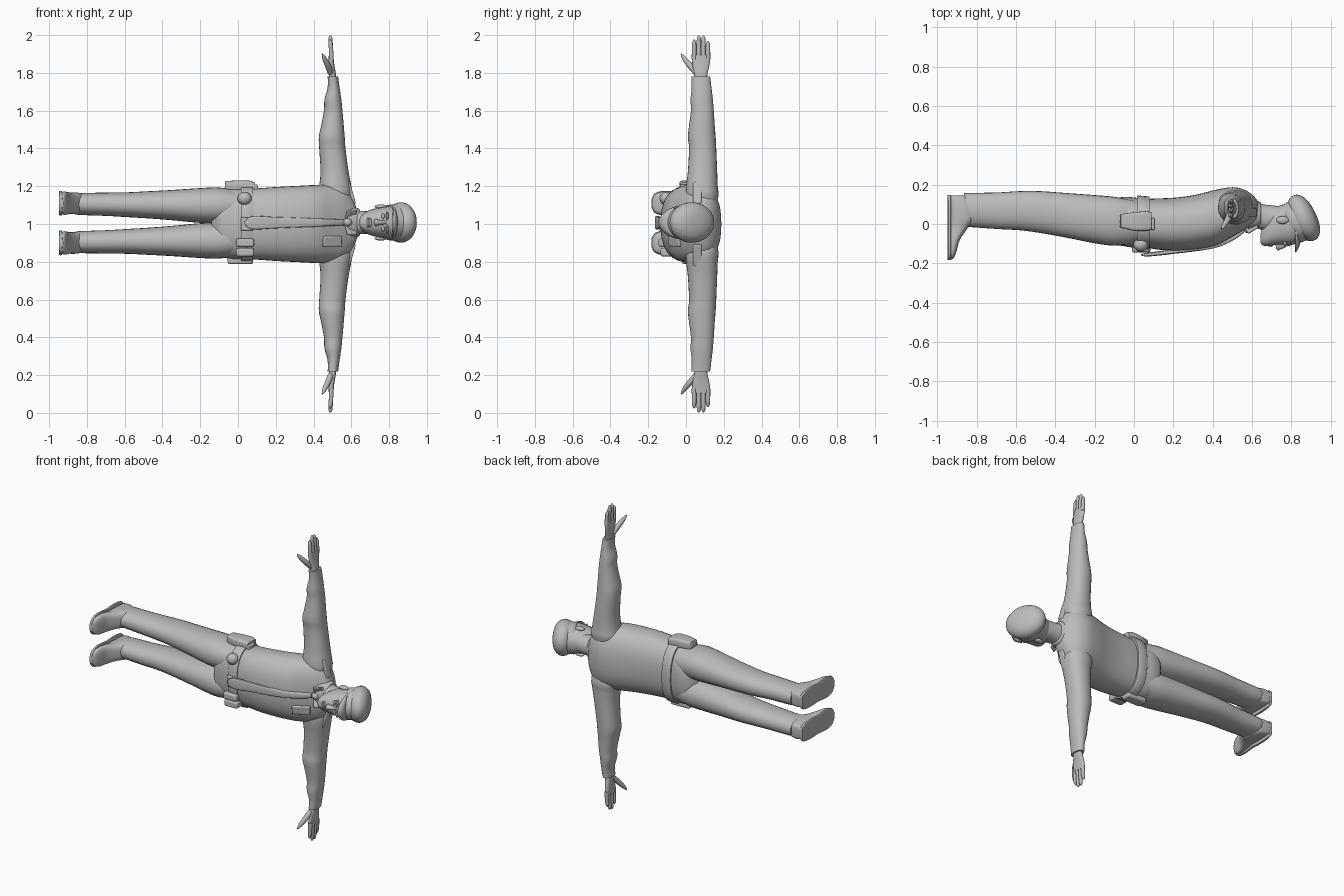
import bpy, bmesh, math
from mathutils import Vector

if "Cube" in bpy.data.objects:
    bpy.data.objects.remove(bpy.data.objects["Cube"])

grey = bpy.data.materials.new("plain grey")
grey.diffuse_color = (0.5, 0.5, 0.5, 1)
grey.use_nodes = True
grey.node_tree.nodes["Principled BSDF"].inputs["Base Color"].default_value = grey.diffuse_color


def finish(name, bm, angle=40, bevel=0):
    bmesh.ops.recalc_face_normals(bm, faces=bm.faces)
    me = bpy.data.meshes.new(name)
    bm.to_mesh(me)
    bm.free()
    me.materials.append(grey)
    ob = bpy.data.objects.new(name, me)
    bpy.context.collection.objects.link(ob)
    bpy.context.view_layer.objects.active = ob
    for o in bpy.context.selected_objects:
        o.select_set(False)
    ob.select_set(True)
    if bevel:
        m = ob.modifiers.new("bevel", 'BEVEL')
        m.width, m.segments = bevel, 2
    bpy.ops.object.shade_smooth_by_angle(angle=math.radians(angle))
    return ob


def spline(p, steps):
    """Catmull-Rom resampling of equal-length tuples."""
    out = []
    for i in range(len(p) - 1):
        a, b, c, d = p[max(i - 1, 0)], p[i], p[i + 1], p[min(i + 2, len(p) - 1)]
        for k in range(steps):
            t = k / steps
            out.append(tuple(0.5 * (2 * q + (r - o) * t + (2 * o - 5 * q + 4 * r - s) * t * t
                                    + (3 * q - o - 3 * r + s) * t ** 3)
                             for o, q, r, s in zip(a, b, c, d)))
    return out + [p[-1]]


def skin(name, rings, angle=40):
    bm = bmesh.new()
    vs = [[bm.verts.new(co) for co in r] for r in rings]
    n = len(vs[0])
    for r, s in zip(vs, vs[1:]):
        for i in range(n):
            bm.faces.new((r[i], r[(i + 1) % n], s[(i + 1) % n], s[i]))
    bm.faces.new(vs[0])
    bm.faces.new(vs[-1])
    return finish(name, bm, angle)


def oval(c, u, v, n=28, e=2.0):
    pts = []
    for i in range(n):
        a = 2 * math.pi * i / n
        ca, sa = math.cos(a), math.sin(a)
        pts.append(c + u * math.copysign(abs(ca) ** (2 / e), ca) + v * math.copysign(abs(sa) ** (2 / e), sa))
    return pts


def loft(name, axis, secs, e=2.2, n=28, steps=4, angle=40):
    """Sections (t, a0, a1, b0, b1): extents on the two other axes."""
    i = 'XYZ'.index(axis)
    j, k = [q for q in range(3) if q != i]
    rings = []
    for t, a0, a1, b0, b1 in spline(secs, steps):
        c, u, v = Vector(), Vector(), Vector()
        c[i], c[j], c[k] = t, (a0 + a1) / 2, (b0 + b1) / 2
        u[j], v[k] = (a1 - a0) / 2, (b1 - b0) / 2
        rings.append(oval(c, u, v, n, e))
    return skin(name, rings, angle)


def along_x(name, secs, zc, **kw):
    return loft(name, 'X', [(x, a, b, zc - h, zc + h) for x, a, b, h in secs], **kw)


def tube(name, pts, n=10):
    """Limb through points (x, y, z, radius)."""
    p = spline(pts, 4)
    d = (Vector(pts[-1][:3]) - Vector(pts[0][:3])).normalized()
    u = d.cross(Vector((0.3, 1, 0.1))).normalized()
    v = d.cross(u)
    return skin(name, [oval(Vector(q[:3]), u * q[3], v * q[3], n) for q in p])


def box(name, x0, x1, y0, y1, z0, z1, bevel=0.006):
    bm = bmesh.new()
    bmesh.ops.create_cube(bm, size=1)
    for v in bm.verts:
        v.co = ((x0 + x1) / 2 + v.co.x * (x1 - x0), (y0 + y1) / 2 + v.co.y * (y1 - y0),
                (z0 + z1) / 2 + v.co.z * (z1 - z0))
    return finish(name, bm, 40, bevel)


def ball(name, c, r):
    bm = bmesh.new()
    bmesh.ops.create_uvsphere(bm, u_segments=16, v_segments=10, radius=1)
    for v in bm.verts:
        v.co = [c[i] + v.co[i] * r[i] for i in range(3)]
    return finish(name, bm)


# shirt and hips
along_x("torso", [(-.14, -.05, .08, .07), (-.1, -.1, .125, .16), (-.05, -.113, .138, .183), (0, -.12, .135, .188),
                  (.05, -.118, .128, .186), (.12, -.13, .13, .19), (.22, -.135, .135, .197), (.32, -.128, .15, .202),
                  (.42, -.108, .175, .207), (.5, -.065, .187, .205), (.56, -.03, .175, .19), (.605, 0, .145, .14),
                  (.635, .01, .11, .06)], 1.0, e=2.4, n=40)
# belt and its gear
along_x("belt", [(.015, -.128, .142, .196), (.02, -.13, .145, .198), (.075, -.13, .14, .198), (.08, -.128, .138, .196)],
        1.0, e=2.4, n=40, steps=1)
box("buckle", .015, .08, -.142, -.12, .965, 1.035)
loft("holster", 'X', [(-.07, -.015, .045, 1.18, 1.22), (-.065, -.02, .05, 1.175, 1.228), (.0, -.035, .06, 1.175, 1.23),
                      (.06, -.035, .065, 1.17, 1.23), (.09, -.03, .06, 1.175, 1.22)], e=5, steps=1)
box("side_pouch", -.055, .08, -.02, .05, .787, .825, .01)
box("holster_strap", .085, .105, -.03, .03, 1.17, 1.21)
ball("round_pouch", (.035, -.105, 1.135), (.038, .035, .035))
for i, z in enumerate((.85, .9)):
    box(f"front_pouch_{i}", -.01, .085, -.135 + i * -.01, -.07, z - .022, z + .022, .01)

# tie, knot, chest pocket
loft("tie", 'X', [(.035, -.16, -.152, 1.0, 1.012), (.075, -.165, -.145, .972, 1.042), (.2, -.152, -.128, .977, 1.037),
                  (.4, -.125, -.1, .985, 1.03), (.5, -.085, -.05, .99, 1.026), (.56, -.045, -.01, .993, 1.023)],
     e=4, n=16)
ball("tie_knot", (.58, -.025, 1.008), (.025, .022, .022))
pocket = box("chest_pocket", -.055, .055, -.008, .012, -.028, .028)
pocket.location, pocket.rotation_euler = (.5, -.062, .908), (0.12, 0, .5)

for s, side in ((1, "left"), (-1, "right")):
    # sleeves and cuffs
    arm = [(.08, .45, .59, .02, .155), (.15, .425, .605, 0, .172), (.2, .43, .6, 0, .168), (.28, .437, .585, .01, .165),
           (.4, .43, .569, .016, .16), (.46, .428, .565, .01, .157), (.52, .44, .56, .016, .152),
           (.6, .455, .553, .026, .147), (.66, .458, .547, .024, .142), (.72, .474, .538, .03, .135),
           (.78, .475, .53, .029, .128)]
    loft(f"{side}_sleeve", 'Z', [(1 + s * a[0],) + a[1:] for a in arm])
    # hand
    palm = [(.75, .482, .522, .045, .112), (.79, .481, .519, .045, .113), (.83, .48, .512, .036, .122),
            (.87, .479, .507, .032, .128), (.895, .481, .505, .034, .126)]
    loft(f"{side}_palm", 'Z', [(1 + s * a[0],) + a[1:] for a in palm], e=2.6, n=20)
    for i, (y, top) in enumerate(((.043, .972), (.068, .995), (.092, .993), (.116, .965))):
        tube(f"{side}_finger_{i}", [(.494, y, 1 + s * .87, .013), (.492, y, 1 + s * .93, .012),
                                    (.489, y, 1 + s * (top - .012), .0105), (.488, y, 1 + s * (top + .004), .003)])
    tube(f"{side}_thumb", [(.49, .055, 1 + s * .8, .016), (.475, .02, 1 + s * .84, .016),
                           (.458, -.008, 1 + s * .875, .012), (.447, -.025, 1 + s * .9, .004)])
    # shoulder strap
    strap = box(f"{side}_epaulette", -.012, .008, -.022, .022, -.06, .06)
    strap.location, strap.rotation_euler = (.6, .06, 1 + s * .165), (0, s * -.28, 0)
    # trouser leg
    leg = [(-.865, -.012, .155, .045, .15), (-.84, -.015, .158, .04, .156), (-.7, -.025, .16, .035, .158),
           (-.58, -.032, .167, .028, .16), (-.48, -.045, .167, .022, .165), (-.35, -.068, .158, .012, .172),
           (-.2, -.098, .147, -.002, .182), (-.1, -.11, .138, -.004, .185), (0, -.1, .12, .01, .17)]
    zc = 1.008 - .006 * (s < 0)
    loft(f"{side}_trouser_leg", 'X', [(x, a, b, zc + s * c, zc + s * d) for x, a, b, c, d in leg])
    # shoe and sole
    shoe = [(.145, -.86, .03), (.135, -.845, .046), (.09, -.815, .056), (.03, -.81, .058), (-.02, -.845, .055),
            (-.08, -.885, .061), (-.13, -.9, .06), (-.165, -.912, .046), (-.18, -.925, .02)]
    zs = zc + s * .102
    loft(f"{side}_shoe", 'Y', [(y, -.942, x, zs - h, zs + h) for y, x, h in shoe], e=2.8)
    loft(f"{side}_sole", 'Y', [(y * 1.01, -.948, -.93, zs - h - .004, zs + h + .004) for y, x, h in shoe], e=6)
    # ear, eye, brow, collar wing
    ball(f"{side}_ear", (.755, .02, 1.008 + s * .084), (.032, .02, .012))
    ball(f"{side}_eye", (.768, -.099, 1.008 + s * .033), (.009, .012, .016))
    ball(f"{side}_brow", (.79, -.1, 1.008 + s * .035), (.007, .014, .024))
    wing = box(f"{side}_collar_wing", -.03, .03, -.006, .006, -.03, .03)
    wing.location, wing.rotation_euler = (.598, -.02, 1.008 + s * .04), (s * .5, 0, .55)

# neck, collar, head
HZ = 1.008
along_x("neck", [(.56, .01, .13, .08), (.62, -.018, .108, .066), (.67, -.035, .098, .06), (.75, -.03, .09, .06)], HZ)
along_x("collar", [(.58, -.035, .135, .085), (.61, -.03, .125, .082), (.64, -.018, .112, .074), (.645, -.015, .108, .068)],
        HZ, steps=2)
along_x("head", [(.643, -.093, -.05, .018), (.652, -.107, -.025, .035), (.675, -.112, .02, .055), (.71, -.108, .075, .07),
                 (.76, -.105, .1, .08), (.82, -.102, .108, .086), (.88, -.06, .09, .07)], HZ, e=2.3)
loft("nose", 'X', [(.72, -.112, -.09, HZ - .008, HZ + .008), (.728, -.133, -.09, HZ - .019, HZ + .019),
                   (.745, -.13, -.09, HZ - .014, HZ + .014), (.785, -.11, -.09, HZ - .008, HZ + .008)], n=12)
for i, x in enumerate((.688, .7)):
    ball(f"lip_{i}", (x, -.106, HZ), (.007, .01, .027))

# cap: stacked ovals on a tilted axis
up, fwd, side = Vector((.9, .437, 0)), Vector((.437, -.9, 0)), Vector((0, 0, 1))
base = Vector((.8, 0, HZ))


def cap_part(name, rows, steps=1):
    return skin(name, [oval(base + up * h, fwd * f, side * w, 36) for h, f, w in spline(rows, steps)])


cap_part("cap_band", [(-.005, .1, .09), (0, .106, .094), (.035, .108, .096), (.04, .104, .092)])
cap_part("cap_crown", [(.03, .104, .092), (.045, .118, .102), (.07, .126, .107), (.095, .119, .1),
                       (.118, .092, .078), (.131, .05, .042), (.134, .012, .01)], 3)
# curved peak of the cap
bm = bmesh.new()
rows = []
for i in range(17):
    a = math.radians(-72 + 9 * i)
    rim = base + fwd * math.cos(a) * .1 + side * math.sin(a) * .092 + up * .004
    reach = .062 * math.cos(a * 1.25) ** .7
    out = rim + (Vector((-.38, -.92, 0)) * math.cos(a) + side * math.sin(a) * .25) * reach
    rows.append([bm.verts.new(p) for p in (rim, (rim + out) / 2 + up * .006, out)])
for r, q in zip(rows, rows[1:]):
    for k in range(2):
        bm.faces.new((r[k], r[k + 1], q[k + 1], q[k]))
peak = finish("cap_peak", bm)
m = peak.modifiers.new("thickness", 'SOLIDIFY')
m.thickness = .006
